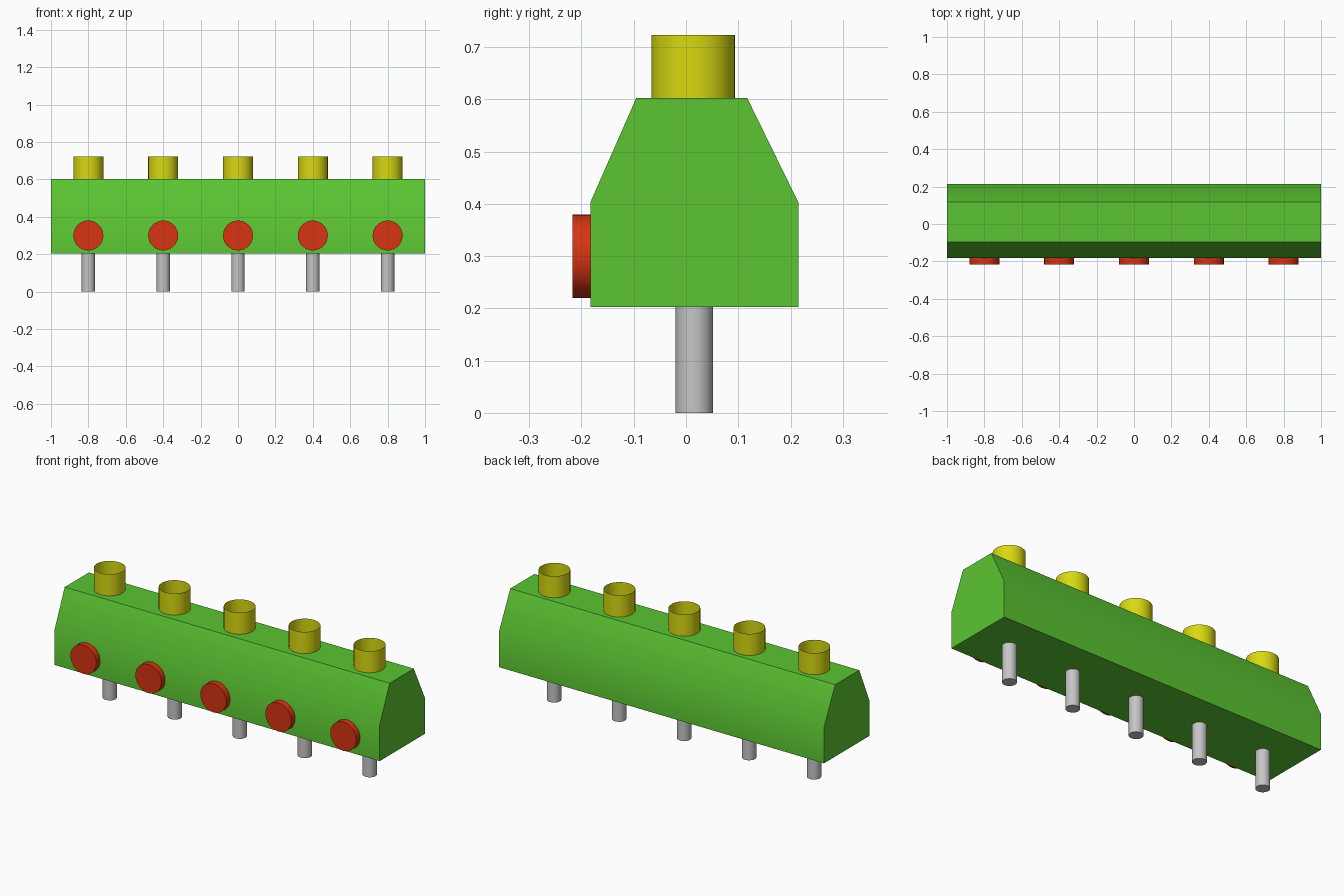
import bpy
import bmesh
import math
from mathutils import Matrix

cube = bpy.data.objects.get("Cube")
if cube:
    bpy.data.objects.remove(cube, do_unlink=True)


def material(name, r, g, b):
    m = bpy.data.materials.new(name)
    m.diffuse_color = (r, g, b, 1)
    m.use_nodes = True
    bsdf = next(n for n in m.node_tree.nodes if n.type == 'BSDF_PRINCIPLED')
    bsdf.inputs["Base Color"].default_value = (r, g, b, 1)
    return m


GREEN = material("green", 0.105, 0.56, 0.032)
YELLOW = material("yellow", 0.69, 0.69, 0.006)
RED = material("red", 0.68, 0.034, 0.006)
GREY = material("grey", 0.56, 0.56, 0.56)


def finish(name, bm, mat):
    """Turn a bmesh into a smooth-shaded object with sharp corners."""
    mesh = bpy.data.meshes.new(name)
    bm.to_mesh(mesh)
    bm.free()
    obj = bpy.data.objects.new(name, mesh)
    bpy.context.collection.objects.link(obj)
    mesh.materials.append(mat)
    bpy.ops.object.select_all(action='DESELECT')
    obj.select_set(True)
    bpy.context.view_layer.objects.active = obj
    bpy.ops.object.shade_smooth_by_angle(angle=math.radians(35))
    return obj


def cylinder(name, centre, radius, depth, mat, capped=True, along_y=False):
    bm = bmesh.new()
    turn = Matrix.Rotation(math.pi / 2, 4, 'X') if along_y else Matrix()
    bmesh.ops.create_cone(bm, cap_ends=capped, segments=32, radius1=radius,
                          radius2=radius, depth=depth,
                          matrix=Matrix.Translation(centre) @ turn)
    return finish(name, bm, mat)


# Body: tapered section extruded along x
FRONT, BACK, BASE, TOP = -0.183, 0.215, 0.203, 0.603
profile = [(FRONT, BASE), (BACK, BASE), (BACK, 0.403),
           (0.117, TOP), (-0.095, TOP), (FRONT, 0.403)]
bm = bmesh.new()
end = bm.faces.new([bm.verts.new((-1, y, z)) for y, z in profile])
ext = bmesh.ops.extrude_face_region(bm, geom=[end], use_keep_orig=True)
bmesh.ops.translate(bm, vec=(2, 0, 0),
                    verts=[v for v in ext["geom"] if isinstance(v, bmesh.types.BMVert)])
bmesh.ops.recalc_face_normals(bm, faces=bm.faces)
finish("body", bm, GREEN)

# Five stations, each with an open tube, a front button and a pin
for i in range(5):
    x = -0.8 + 0.4 * i
    n = i + 1
    cylinder(f"top_tube_{n}", (x, 0.014, TOP + 0.06), 0.08, 0.12, YELLOW, capped=False)
    cylinder(f"front_button_{n}", (x, FRONT - 0.0165, 0.30), 0.08, 0.035, RED, along_y=True)
    cylinder(f"bottom_pin_{n}", (x, 0.016, BASE / 2), 0.036, BASE, GREY)
